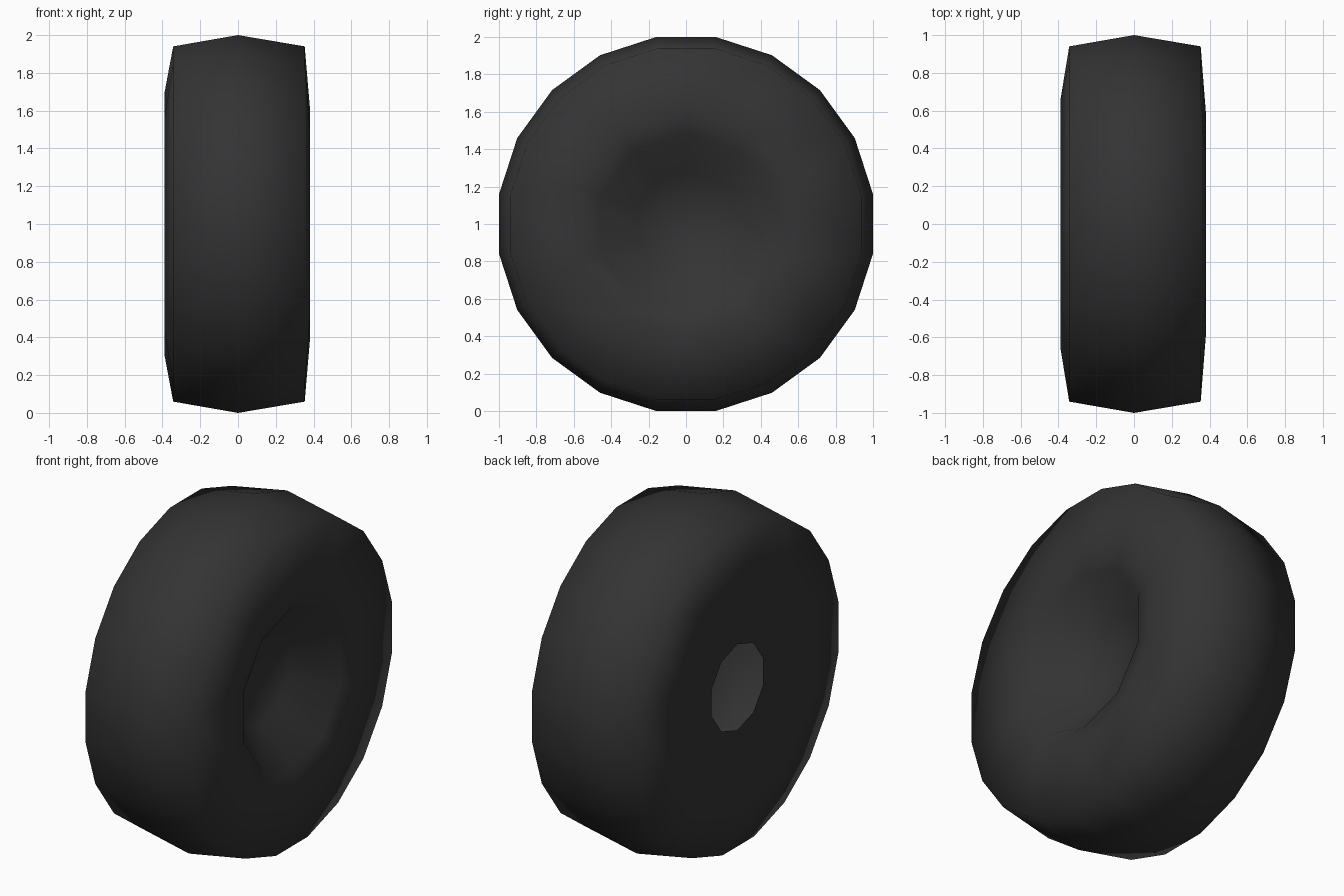
import bpy, bmesh, math

if "Cube" in bpy.data.objects:
    bpy.data.objects.remove(bpy.data.objects["Cube"])

mat = bpy.data.materials.new("dark_rubber")
mat.diffuse_color = (0.034, 0.034, 0.034, 1)
mat.use_nodes = True
mat.node_tree.nodes["Principled BSDF"].inputs["Base Color"].default_value = mat.diffuse_color

bm = bmesh.new()


def ring(x, r, n):
    # 20-sided rings straddle the top, 10-sided rings have a corner on top
    start = 81 if n == 20 else 90
    out = []
    for k in range(n):
        a = math.radians(start + k * 360 / n)
        out.append(bm.verts.new((x, r * math.cos(a), 1 + r * math.sin(a))))
    return out


def bridge(a, b):
    n, m = len(a), len(b)
    if n == m:
        for k in range(n):
            j = (k + 1) % n
            bm.faces.new((a[k], a[j], b[j], b[k]))
        return
    # 10 sides to 20 sides: one triangle and one quad per coarse corner
    few, many = (a, b) if n < m else (b, a)
    for k in range(10):
        j = (k + 1) % 10
        tri = (few[k], many[2 * k + 1], many[2 * k])
        quad = (few[k], few[j], many[(2 * k + 2) % 20], many[2 * k + 1])
        for f in (tri, quad):
            bm.faces.new(f if n < m else f[::-1])


# profile from the inner side (open axle hole) over the tread to the dish
profile = [
    (-0.337, 0.255, 10),
    (-0.388, 0.70, 10),
    (-0.343, 0.952, 20),
    (0.0, 1.0125, 20),
    (0.353, 0.952, 20),
    (0.382, 0.60, 10),
    (0.355, 0.48, 10),
    (0.15, 0.28, 10),
]
rings = [ring(*p) for p in profile]
for a, b in zip(rings, rings[1:]):
    bridge(a, b)

# dish centre
pole = bm.verts.new((0.12, 0, 1))
last = rings[-1]
for k in range(10):
    bm.faces.new((last[k], last[(k + 1) % 10], pole))

for f in bm.faces:
    f.smooth = True

me = bpy.data.meshes.new("wheel_tyre")
bm.to_mesh(me)
bm.free()
me.materials.append(mat)
obj = bpy.data.objects.new("wheel_tyre", me)
bpy.context.collection.objects.link(obj)
